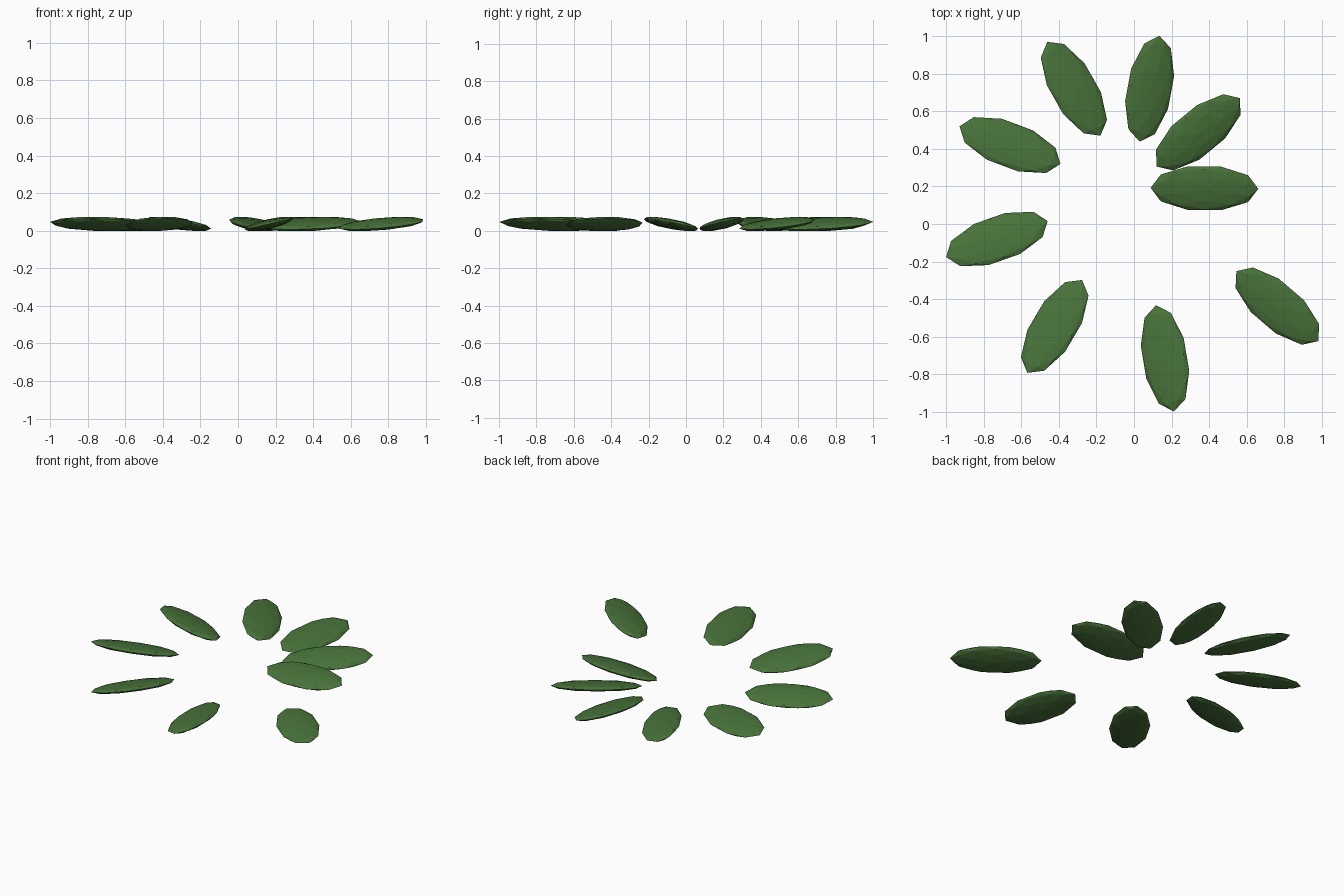
import bpy
from math import radians

cube = bpy.data.objects.get("Cube")
if cube:
    bpy.data.objects.remove(cube, do_unlink=True)

# One leaf green
green = bpy.data.materials.new("leaf_green")
green.use_nodes = True
green.diffuse_color = (0.065, 0.17, 0.042, 1)
green.node_tree.nodes["Principled BSDF"].inputs["Base Color"].default_value = green.diffuse_color

# Leaf centres in turning order, one every forty degrees
CENTRES = [(0.375, 0.19), (0.342, 0.488), (0.083, 0.72),
           (-0.32, 0.72), (-0.66, 0.42), (-0.73, -0.08),
           (-0.422, -0.545), (0.165, -0.715), (0.763, -0.437)]
LEAF_SIZE = (0.125, 0.287, 0.026)
PITCH, ROLL = 0.04, 0.22


def add_leaf(index, centre):
    """Flattened faceted pad, tip pointing outward, slightly rolled."""
    yaw = radians(40 * index - 90)
    bpy.ops.mesh.primitive_ico_sphere_add(
        subdivisions=2, radius=1,
        location=(*centre, 0.036), rotation=(PITCH, ROLL, yaw))
    leaf = bpy.context.object
    leaf.name = f"leaf_{index + 1}"
    leaf.scale = LEAF_SIZE
    leaf.data.materials.append(green)
    bpy.ops.object.shade_flat()


for i, c in enumerate(CENTRES):
    add_leaf(i, c)
